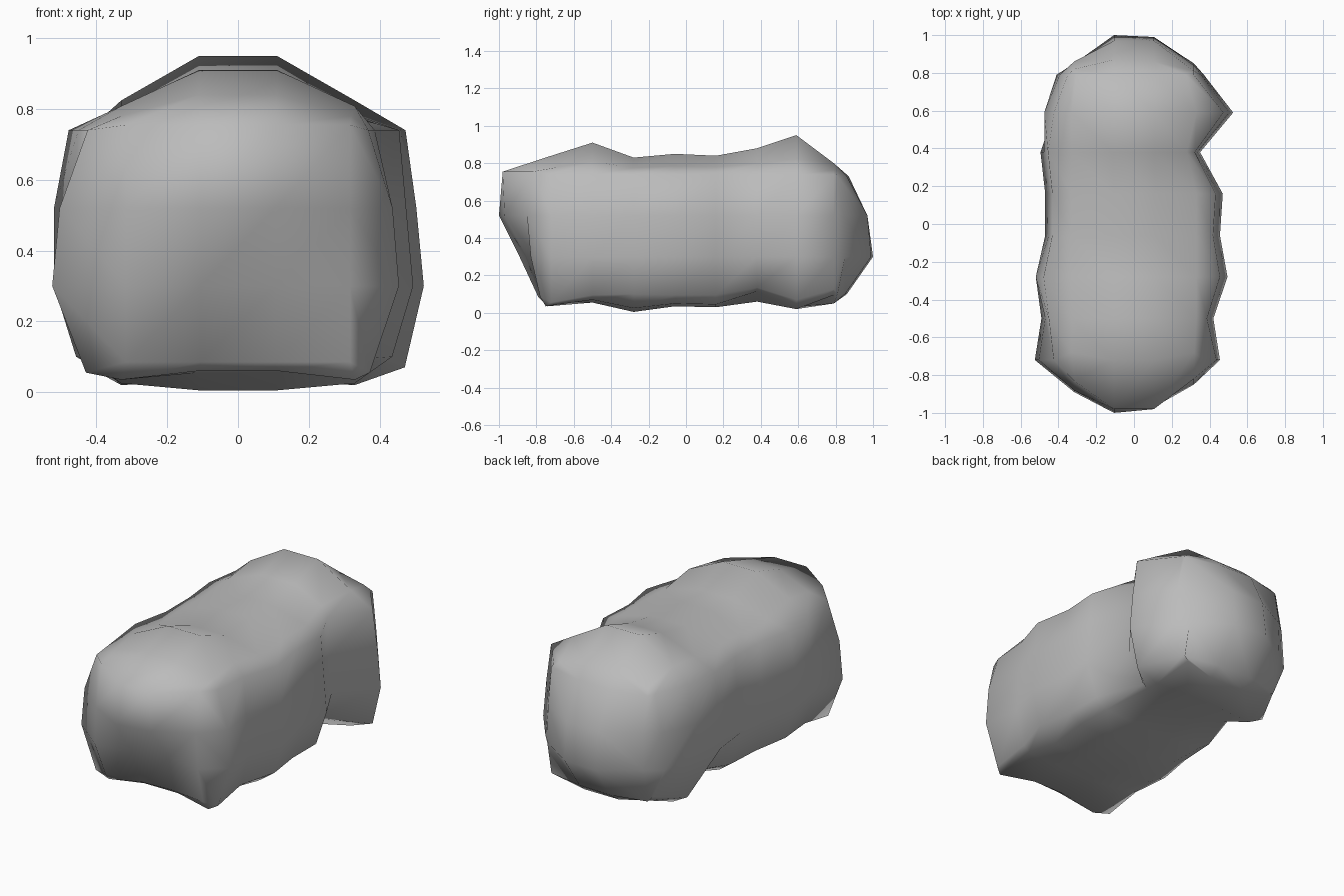
import bpy, bmesh

old = bpy.data.objects.get("Cube")
if old:
    bpy.data.objects.remove(old)

stone = bpy.data.materials.new("grey stone")
stone.use_nodes = True
stone.diffuse_color = (0.5, 0.5, 0.5, 1)
stone.node_tree.nodes["Principled BSDF"].inputs["Base Color"].default_value = (0.5, 0.5, 0.5, 1)

# Cross-sections along the boulder: y, left edge, right edge, bottom, top,
# lift of the outer bottom points, pinch of the lowest and highest side points
STATIONS = [
    (-.72, -.525, .455, .06, .84, -.025, .93, .88),
    (-.5, -.49, .42, .055, .91, .015, 1, 1),
    (-.28, -.52, .495, .005, .83, .02, 1, 1),
    (-.06, -.47, .455, .035, .85, .015, 1, 1),
    (.16, -.47, .47, .03, .84, .015, .97, 1),
    (.38, -.495, .35, .06, .88, .055, .82, 1),
    (.59, -.47, .525, .03, .95, -.01, 1.02, .98),
    (.79, -.41, .37, .05, .80, .045, .93, .93),
]
COLUMNS = (-.33, -.11, .11, .33)
ROWS = (.08, .30, .52, .74)


def section(y, x0, x1, z0, z1, lift, low, high):
    """Ring of sixteen points, four along each side."""
    widths = (.88 * low, 1, .96, .92 * high)
    drop = (z1 - .74) * .6

    def across(c, pinch):
        return max(x0 * .8 * pinch, min(x1 * .8 * pinch, c))

    bottom = [(across(c, low), y, z0 + (lift if abs(c) > .2 else 0)) for c in COLUMNS]
    right = [(x1 * w, y, z + (lift if z < .1 else 0)) for z, w in zip(ROWS, widths)]
    top = [(across(c, high), y, z1 - (drop if abs(c) > .2 else 0)) for c in reversed(COLUMNS)]
    left = [(x0 * w, y, z + (lift if z < .1 else 0)) for z, w in zip(ROWS, widths)]
    return bottom + right + top + left[::-1]


bm = bmesh.new()
rings = [[bm.verts.new(p) for p in section(*s)] for s in STATIONS]
for a, b in zip(rings, rings[1:]):
    for i in range(16):
        j = (i + 1) % 16
        bm.faces.new((a[i], a[j], b[j], b[i]))

# Uneven left flank: bulges above its middle, with a dip on the back lobe
rings[2][13].co.x = -.52
rings[6][13].co.x = -.475
rings[6][14].co.x = -.425
# Feet reach forward and the top corners sit back at the front
for i, shift in {0: -.02, 3: -.03, 8: .04, 11: .04}.items():
    rings[0][i].co.y += shift


def end_cap(ring, depths, heights):
    """Rounded end: a four by four patch joined to the ring."""
    grid = [[bm.verts.new((c * .96, y, z)) for c, y in zip(COLUMNS, row)]
            for row, z in zip(depths, heights)]
    for r in range(3):
        for c in range(3):
            bm.faces.new((grid[r][c], grid[r][c + 1], grid[r + 1][c + 1], grid[r + 1][c]))
    rim = grid[0] + [row[3] for row in grid] + grid[3][::-1] + [row[0] for row in grid[::-1]]
    for i in range(16):
        j = (i + 1) % 16
        corners = [ring[i], ring[j], rim[j]]
        if rim[i] != rim[j]:
            corners.append(rim[i])
        bm.faces.new(corners)


# Front is hollowed low in the middle, back bulges; rows run from bottom to top
end_cap(rings[0], [(-.79, -.76, -.75, -.78), (-.89, -.85, -.80, -.83),
                   (-.88, -1, -.97, -.85), (-.83, -.98, -.98, -.82)], (.085, .30, .52, .755))
end_cap(rings[-1], [(.81, .86, .85, .81), (.85, 1, .99, .85),
                    (.86, .97, .97, .84), (.82, .87, .86, .81)], (.10, .30, .52, .73))

bmesh.ops.recalc_face_normals(bm, faces=bm.faces[:])
mesh = bpy.data.meshes.new("boulder")
bm.to_mesh(mesh)
bm.free()
mesh.materials.append(stone)
mesh.shade_smooth()
boulder = bpy.data.objects.new("boulder", mesh)
bpy.context.collection.objects.link(boulder)
